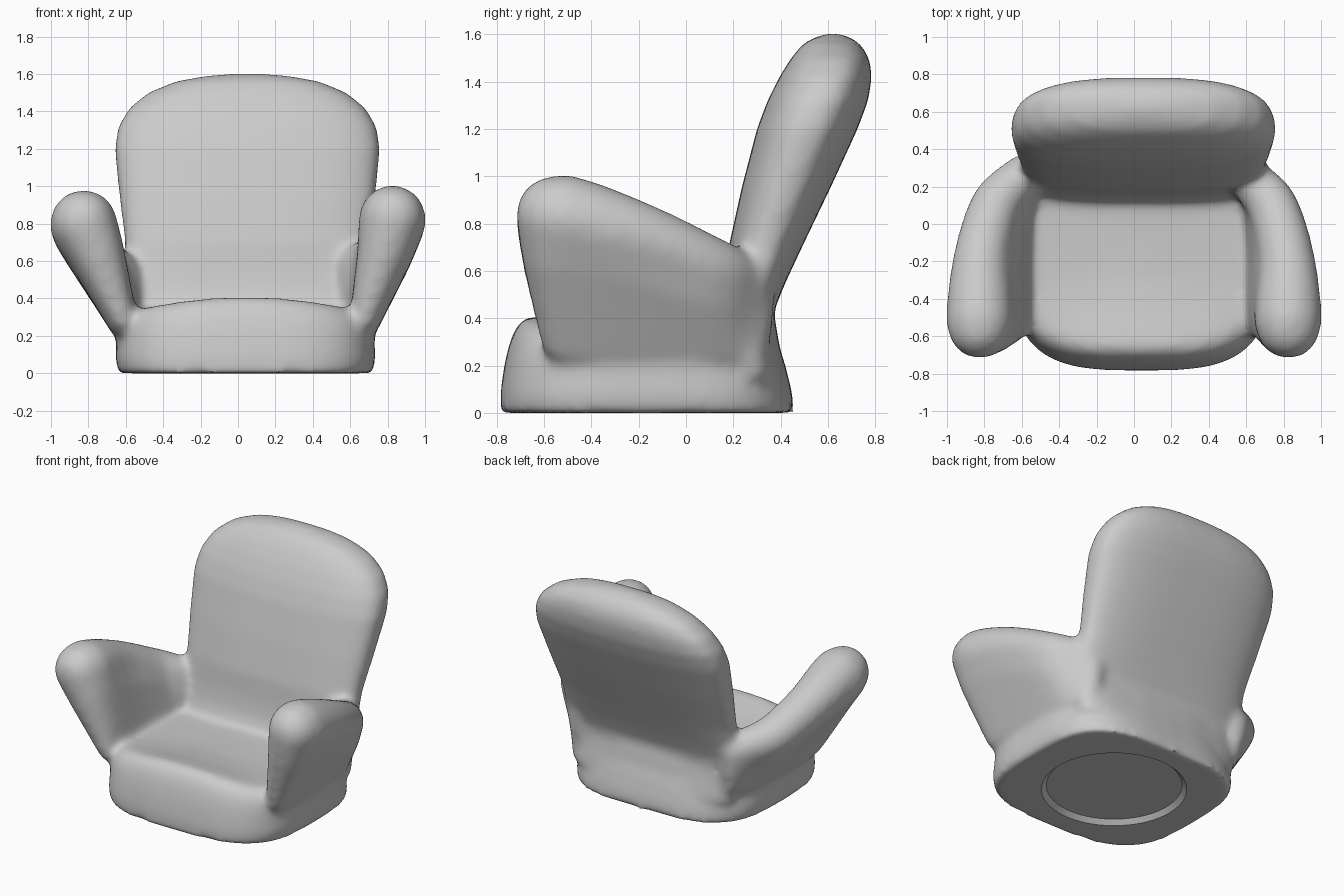
import bpy, bmesh, math
from mathutils import Matrix, Vector

cube = bpy.data.objects.get("Cube")
if cube:
    bpy.data.objects.remove(cube, do_unlink=True)


def make_object(name, bm):
    bmesh.ops.recalc_face_normals(bm, faces=bm.faces[:])
    mesh = bpy.data.meshes.new(name)
    bm.to_mesh(mesh)
    bm.free()
    obj = bpy.data.objects.new(name, mesh)
    bpy.context.collection.objects.link(obj)
    return obj


def loft(name, sections, cx, power, crown=0, count=64):
    """Stack rounded-box outlines: (z, half width, front y, back y); crown drops the sides."""
    bm = bmesh.new()
    rings = []
    for z, hw, front, back in sections:
        ring = []
        for i in range(count):
            a = math.tau * i / count
            c, s = math.cos(a), math.sin(a)
            x = math.copysign(abs(c) ** (2 / power), c) * hw
            y = math.copysign(abs(s) ** (2 / power), s) * (back - front) / 2
            drop = crown * x * x * z
            ring.append(bm.verts.new((cx + x, (front + back) / 2 + y, z - drop)))
        rings.append(ring)
    for low, high in zip(rings, rings[1:]):
        for i in range(count):
            j = (i + 1) % count
            bm.faces.new((low[i], low[j], high[j], high[i]))
    bm.faces.new(rings[0][::-1])
    bm.faces.new(rings[-1])
    return make_object(name, bm)


def smooth_path(points, steps=3):
    """Catmull-Rom interpolation through equal-length tuples."""
    pts = [points[0], *points, points[-1]]
    path = []
    for a, b, c, d in zip(pts, pts[1:], pts[2:], pts[3:]):
        for k in range(steps):
            t = k / steps
            path.append([q + t / 2 * (r - p + t * (2*p - 5*q + 4*r - s + t * (3*(q - r) + s - p)))
                         for p, q, r, s in zip(a, b, c, d)])
    return path + [points[-1]]


def padded_arm(name, stations, side, shift, lift):
    """Wrap a hull around the padding balls of each neighbouring pair of stations."""
    result = bmesh.new()
    for pair in zip(stations, stations[1:]):
        for k in range(2):
            hull = bmesh.new()
            for station in pair:
                for n in (k, k + 1):
                    x, z, r = station[1 + 3 * n:4 + 3 * n]
                    place = Vector((side * x + shift * (1 - n / 2), station[0], z + lift * n / 2))
                    bmesh.ops.create_uvsphere(hull, u_segments=24, v_segments=14, radius=r,
                                              matrix=Matrix.Translation(place))
            out = bmesh.ops.convex_hull(hull, input=hull.verts[:])
            inner = {g for g in out["geom_interior"] if isinstance(g, bmesh.types.BMVert)}
            bmesh.ops.delete(hull, geom=list(inner), context="VERTS")
            piece = bpy.data.meshes.new("arm_piece")
            hull.to_mesh(piece)
            hull.free()
            result.from_mesh(piece)
            bpy.data.meshes.remove(piece)
    return make_object(name, result)


# Seat block with a raised front lip and a gently dished cushion
seat = loft("seat", [
    (0, .68, -.785, .46), (.1, .695, -.782, .445), (.2, .69, -.768, .42),
    (.28, .69, -.75, .395), (.35, .685, -.725, .385), (.395, .66, -.69, .375),
    (.41, .62, -.65, .35), (.395, .54, -.57, .30), (.37, .42, -.45, .22),
    (.35, .25, -.3, .1), (.345, .1, -.15, 0)], .04, 3.3, crown=.5)

# Reclined backrest, widening below to take the arms
back = loft("backrest", [
    (.15, .62, .10, .42), (.3, .65, .10, .385), (.38, .66, .12, .37),
    (.44, .66, .145, .375), (.55, .66, .165, .42), (.7, .655, .18, .49),
    (.95, .685, .235, .61), (1.2, .71, .30, .725), (1.32, .69, .345, .77),
    (1.42, .63, .395, .785), (1.5, .53, .445, .775), (1.56, .385, .495, .735),
    (1.59, .22, .55, .69), (1.602, .08, .60, .64)], .05, 2.7)

# Arms: y, then lower, middle and upper padding balls (x, z, radius), front to rear
stations = smooth_path([
    (-.575, .65, .32, .03, .77, .64, .115, .83, .82, .13),
    (-.51, .645, .28, .075, .775, .66, .15, .825, .81, .18),
    (-.2, .645, .27, .08, .765, .60, .14, .82, .725, .15),
    (.08, .63, .27, .08, .71, .49, .125, .75, .605, .135),
    (.2, .60, .27, .08, .63, .44, .11, .66, .56, .12),
    (.28, .57, .27, .07, .58, .40, .09, .58, .52, .10)])
right_arm = padded_arm("right_arm", stations, -1, .03, -.01)
left_arm = padded_arm("left_arm", stations, 1, .03, .015)

# Merge the upholstery into one soft skin
bpy.ops.object.select_all(action="DESELECT")
for part in (seat, back, right_arm, left_arm):
    part.select_set(True)
bpy.context.view_layer.objects.active = seat
bpy.ops.object.join()
armchair = bpy.context.object
armchair.name = "armchair"

remesh = armchair.modifiers.new("skin", "REMESH")
remesh.mode = "VOXEL"
remesh.voxel_size = .02
soften = armchair.modifiers.new("soften", "SMOOTH")
soften.factor = .5
soften.iterations = 18

# Shallow round recess underneath
bm = bmesh.new()
bmesh.ops.create_cone(bm, cap_ends=True, segments=64, radius1=.49, radius2=.43, depth=.06,
                      matrix=Matrix.Translation((.03, -.16, 0)))
cutter = make_object("base_recess_cutter", bm)
cutter.hide_render = True
recess = armchair.modifiers.new("recess", "BOOLEAN")
recess.operation = "DIFFERENCE"
recess.object = cutter

bpy.ops.object.convert(target="MESH")
bpy.data.objects.remove(cutter, do_unlink=True)
bpy.ops.object.shade_smooth_by_angle(angle=math.radians(35))
